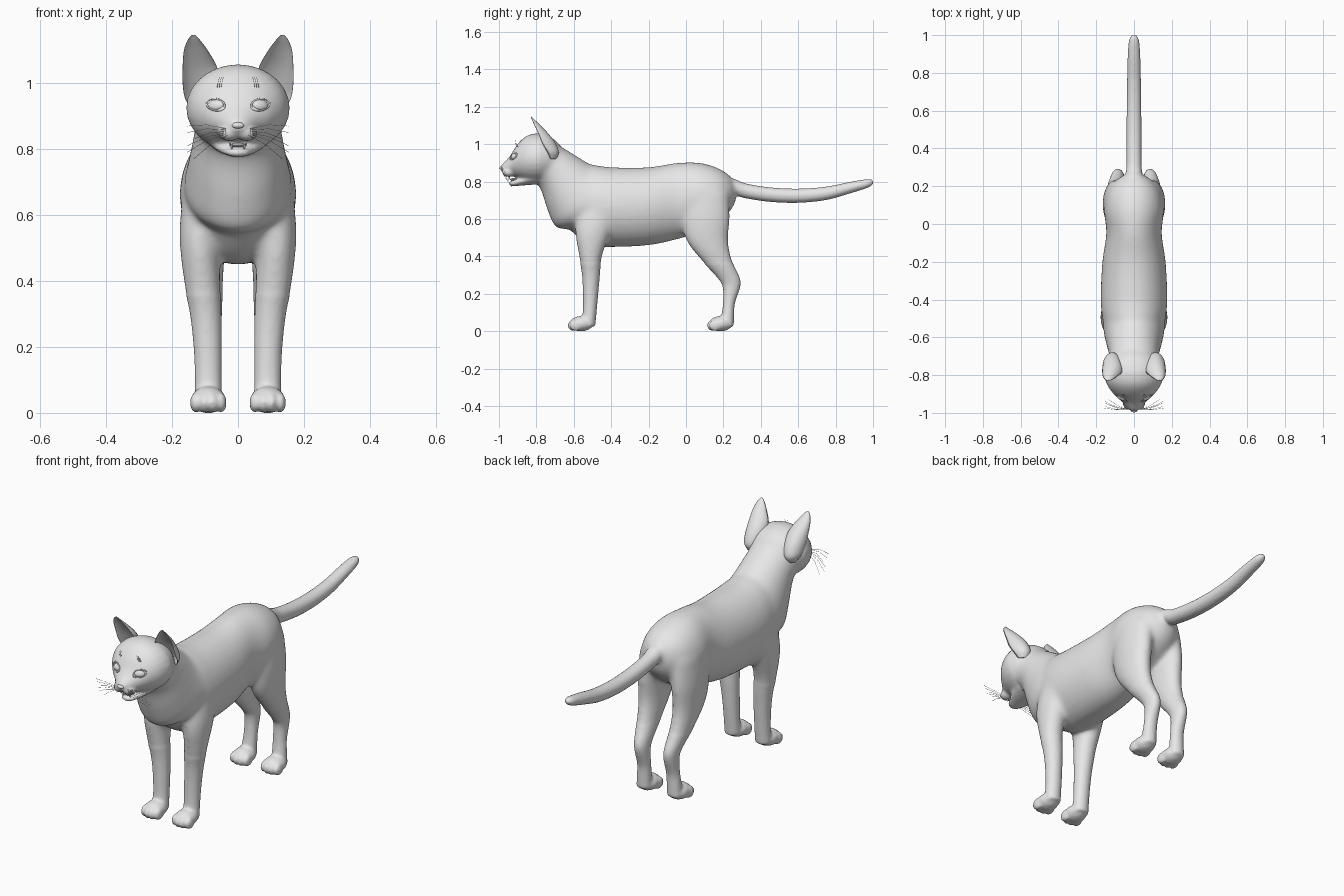
import bpy, bmesh, math
from mathutils import Vector, Matrix

if "Cube" in bpy.data.objects:
    bpy.data.objects.remove(bpy.data.objects["Cube"])

coat = bpy.data.materials.new("plain_grey")
coat.diffuse_color = (0.8, 0.8, 0.8, 1)
coat.use_nodes = True
coat.node_tree.nodes["Principled BSDF"].inputs["Base Color"].default_value = coat.diffuse_color
X, Y, Z = Vector((1, 0, 0)), Vector((0, 1, 0)), Vector((0, 0, 1))


def spline(rows, steps=5):
    """Catmull-Rom interpolation through rows of numbers."""
    out = []
    for i in range(len(rows) - 1):
        a, b, c, d = (rows[max(0, min(len(rows) - 1, i + k))] for k in (-1, 0, 1, 2))
        for s in range(steps):
            t = s / steps
            out.append([0.5 * (2 * q + (r - p) * t + (2 * p - 5 * q + 4 * r - w) * t * t
                               + (3 * q - p - 3 * r + w) * t ** 3)
                        for p, q, r, w in zip(a, b, c, d)])
    return out + [list(rows[-1])]


def loft(bm, rows, v, side=1, sides=28, hollow=None):
    """Skin ellipses (x, y, z, x radius, v radius); hollow dents the front half."""
    rings = []
    for x, y, z, rx, rv in spline(rows):
        ring = []
        for k in range(sides):
            a = math.tau * k / sides
            s = math.sin(a)
            if hollow and s < 0:
                s = -s * hollow
            p = Vector((x, y, z)) + X * rx * math.cos(a) + v * rv * s
            p.x *= side
            ring.append(bm.verts.new(p))
        rings.append(ring)
    faces = [bm.faces.new((r[k], r[(k + 1) % sides], q[(k + 1) % sides], q[k]))
             for r, q in zip(rings, rings[1:]) for k in range(sides)]
    faces += [bm.faces.new(rings[0][::-1]), bm.faces.new(rings[-1])]
    bmesh.ops.recalc_face_normals(bm, faces=faces)


def ball(bm, centre, radii, rot=None):
    m = Matrix.Translation(centre) @ (rot or Matrix()) @ Matrix.Diagonal((*radii, 1))
    bmesh.ops.create_uvsphere(bm, u_segments=24, v_segments=14, radius=1, matrix=m)


def finish(bm, name):
    me = bpy.data.meshes.new(name)
    bm.to_mesh(me)
    bm.free()
    ob = bpy.data.objects.new(name, me)
    bpy.context.collection.objects.link(ob)
    me.materials.append(coat)
    me.shade_smooth()
    return ob


def bake(ob):
    """Replace an object's mesh by its modified result."""
    dg = bpy.context.evaluated_depsgraph_get()
    me = bpy.data.meshes.new_from_object(ob.evaluated_get(dg))
    ob.modifiers.clear()
    ob.data = me
    me.shade_smooth()


def strands(name, paths, radius, closed=False):
    """Thin tubes along point lists."""
    cu = bpy.data.curves.new(name + "_path", 'CURVE')
    cu.dimensions, cu.bevel_depth, cu.bevel_resolution = '3D', radius, 1
    for pts in paths:
        sp = cu.splines.new('POLY')
        sp.points.add(len(pts) - 1)
        sp.use_cyclic_u = closed
        for q, p in zip(sp.points, pts):
            q.co = (*p, 1)
    tmp = bpy.data.objects.new(name + "_path", cu)
    bpy.context.collection.objects.link(tmp)
    me = bpy.data.meshes.new_from_object(tmp.evaluated_get(bpy.context.evaluated_depsgraph_get()))
    bpy.data.objects.remove(tmp)
    ob = bpy.data.objects.new(name, me)
    bpy.context.collection.objects.link(ob)
    me.materials.clear()
    me.materials.append(coat)
    me.shade_smooth()


bm = bmesh.new()
# torso
loft(bm, [(0, -.62, .70, .125, .16), (0, -.52, .675, .163, .215), (0, -.4, .663, .177, .214),
          (0, -.2, .668, .168, .209), (0, -.05, .695, .147, .205), (0, .07, .715, .158, .186),
          (0, .17, .728, .138, .145), (0, .235, .735, .09, .095), (0, .265, .735, .04, .045)], Z)
# neck
loft(bm, [(0, -.48, .68, .165, .19), (0, -.55, .70, .163, .205), (0, -.62, .765, .148, .17),
          (0, -.69, .855, .132, .128), (0, -.77, .925, .125, .11)], Vector((0, .707, .707)))
# skull and snout
loft(bm, [(0, -.68, .92, .10, .085), (0, -.73, .925, .14, .118), (0, -.79, .925, .157, .132),
          (0, -.85, .922, .143, .123), (0, -.90, .91, .108, .091), (0, -.94, .886, .066, .052),
          (0, -.975, .874, .035, .026), (0, -.99, .87, .016, .014)], Z)
# lower jaw
loft(bm, [(0, -.79, .84, .10, .055), (0, -.86, .81, .072, .03), (0, -.91, .794, .045, .018),
          (0, -.935, .79, .03, .014), (0, -.946, .79, .012, .007)], Z)
# tail
loft(bm, [(0, .17, .78, .05, .05), (0, .25, .773, .045, .045), (0, .32, .75, .04, .04),
          (0, .45, .73, .04, .039), (0, .6, .724, .039, .038), (0, .75, .737, .037, .036),
          (0, .88, .768, .034, .031), (0, .96, .787, .029, .025), (0, .99, .794, .02, .018),
          (0, 1.002, .796, .008, .008)], Z)
for s in (-1, 1):
    # whisker pads
    ball(bm, (s * .026, -.948, .85), (.034, .036, .026))
    # front leg
    loft(bm, [(.095, -.45, .70, .07, .12), (.115, -.495, .54, .063, .098),
              (.109, -.51, .4, .056, .062), (.098, -.508, .3, .048, .048),
              (.092, -.51, .2, .043, .041), (.09, -.515, .1, .041, .037),
              (.09, -.525, .025, .043, .04)], Y, s)
    # hind leg
    loft(bm, [(.085, .10, .74, .07, .13), (.098, .105, .6, .068, .13), (.1, .115, .48, .06, .112),
              (.096, .17, .37, .05, .08), (.088, .228, .285, .039, .06),
              (.085, .243, .235, .035, .047), (.085, .23, .15, .035, .032),
              (.088, .223, .08, .038, .034), (.09, .22, .025, .04, .036)], Y, s)
    # paws with four toes
    for py in (-.56, .185):
        ball(bm, (s * .09, py, .04), (.053, .062, .041))
        for k in (-1.5, -.5, .5, 1.5):
            ball(bm, (s * .09 + k * .026, py - .046 + abs(k) * .011, .031), (.0165, .033, .031))
body = finish(bm, "body")
rm = body.modifiers.new("fuse", 'REMESH')
rm.mode, rm.voxel_size = 'VOXEL', .008
bake(body)

# blend the joints strongly, the face, tail and feet only lightly
vg = body.vertex_groups.new(name="soft")
vg.add([v.index for v in body.data.vertices
        if -.78 < v.co.y < .27 and v.co.z > .36], 1, 'REPLACE')
soft = body.modifiers.new("soft", 'SMOOTH')
soft.factor, soft.iterations, soft.vertex_group = .5, 40, "soft"
light = body.modifiers.new("light", 'SMOOTH')
light.factor, light.iterations = .5, 4
bake(body)
bpy.context.view_layer.update()


def on_face(x, z):
    hit, p, n, _ = body.ray_cast(Vector((x, -2, z)), Y)
    return (p, n) if hit else (Vector((x, -.9, z)), -Y)


# nose
bm = bmesh.new()
ball(bm, (0, -.985, .872), (.019, .012, .010))
finish(bm, "nose")
# tongue
bm = bmesh.new()
ball(bm, (0, -.905, .812), (.026, .038, .007))
finish(bm, "tongue")
# fangs
bm = bmesh.new()
for s in (-1, 1):
    ball(bm, (s * .024, -.945, .824), (.0035, .0035, .011))
    ball(bm, (s * .019, -.932, .808), (.003, .003, .009))
finish(bm, "fangs")

lids, hairs, brows = [], [], []
for s, tag in ((-1, "left"), (1, "right")):
    # ear, a cone with a hollow front
    bm = bmesh.new()
    loft(bm, [(.115, -.725, .92, .025, .03), (.115, -.74, .955, .046, .06),
              (.114, -.767, 1.0, .054, .072), (.116, -.787, 1.05, .052, .057),
              (.128, -.81, 1.1, .036, .033), (.134, -.825, 1.132, .018, .014),
              (.135, -.83, 1.147, .004, .004)], Y, s, hollow=.6)
    finish(bm, tag + "_ear")
    # eyeball set into the face
    p, n = on_face(s * .068, .935)
    bm = bmesh.new()
    ball(bm, p - n * .003, (.026, .017, .011), n.to_track_quat('Z', 'Y').to_matrix().to_4x4())
    finish(bm, tag + "_eye")
    # eyelid rim, outer corner raised
    rim = []
    for k in range(24):
        a = math.tau * k / 24
        rim.append(on_face(s * (.068 + .028 * math.cos(a)),
                           .935 + .0175 * math.sin(a) + .004 * math.cos(a))[0])
    lids.append(rim)
    # whiskers and brow hairs
    for k in range(6):
        root = on_face(s * (.032 + .004 * (k % 2)), .842 + .004 * k)[0]
        end = Vector((s * (.135 + .02 * (k % 3 > 0)), -.93 - .009 * k, .77 + .02 * k))
        mid = (root + end) / 2 + Vector((0, -.008, .008))
        hairs.append([root, mid, end])
    for k in range(3):
        root = on_face(s * (.052 + .006 * k), .985)[0]
        brows.append([root, root + Vector((-s * .004, -.012, .02)), root + Vector((-s * .008, -.01, .035))])
strands("eyelids", lids, .003, True)
strands("whiskers", hairs, .0007)
strands("brow_hairs", brows, .0006)
